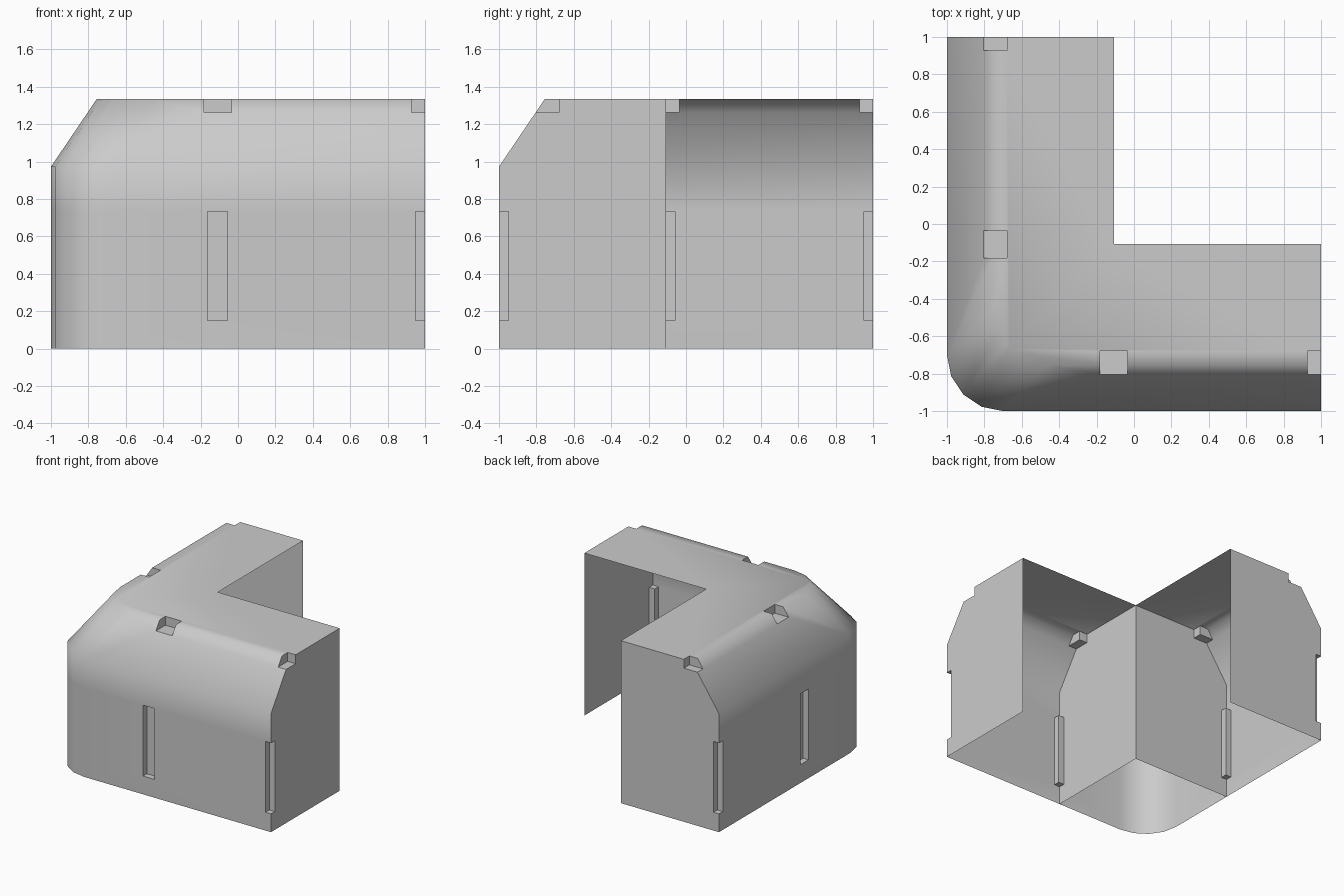
import bpy, bmesh, math
from mathutils import Vector

if "Cube" in bpy.data.objects:
    bpy.data.objects.remove(bpy.data.objects["Cube"])

IN, H, CH, INSET, R = -0.108, 1.335, 0.973, 0.245, 0.3   # inner wall, heights, chamfer inset, corner radius
SLOT = (0.15, 0.732)      # slot bottom and top
PZ, PY = 1.262, -0.68     # pocket floor and back


def new_object(name, bm):
    bmesh.ops.recalc_face_normals(bm, faces=bm.faces)
    me = bpy.data.meshes.new(name)
    bm.to_mesh(me)
    bm.free()
    ob = bpy.data.objects.new(name, me)
    bpy.context.collection.objects.link(ob)
    return ob


def outline(s, z):
    # L-shaped plan with a rounded outer corner, outer side moved in by s
    c = -1 + R + s
    pts = [(c - R * math.cos(a), c - R * math.sin(a)) for a in [i * math.pi / 8 for i in range(5)]]
    pts += [(1, -1 + s), (1, IN), (IN, IN), (IN, 1), (-1 + s, 1)]
    return [(x, y, z) for x, y in pts]


# solid corner wall block with chamfered outer top
bm = bmesh.new()
rings = [[bm.verts.new(p) for p in outline(s, z)] for s, z in ((0, 0), (0, CH), (INSET, H))]
n = len(rings[0])
for a, b in zip(rings, rings[1:]):
    for i in range(n):
        j = (i + 1) % n
        bm.faces.new((a[i], a[j], b[j], b[i]))
bm.faces.new(rings[0][::-1])
bm.faces.new(rings[2])
shell = new_object("corner_wall_shell", bm)

# cutter boxes for wall slots and roof pockets, on both arms
bm = bmesh.new()


def box(lo, hi):
    vs = bmesh.ops.create_cube(bm, size=1)["verts"]
    for v in vs:
        v.co = Vector([lo[k] if v.co[k] < 0 else hi[k] for k in range(3)])


for x0, x1, p0, p1 in ((-0.163, -0.057, -0.183, -0.035), (0.95, 1.2, 0.928, 1.2)):
    for swap in (False, True):
        for lo, hi in (((x0, -1.2, SLOT[0]), (x1, -0.95, SLOT[1])),
                       ((p0, -1.2, PZ), (p1, PY, 1.6))):
            if swap:
                lo, hi = (lo[1], lo[0], lo[2]), (hi[1], hi[0], hi[2])
            box(lo, hi)
cutter = new_object("slot_cutter", bm)
cutter.hide_render = True
mod = shell.modifiers.new("slots", "BOOLEAN")
mod.operation, mod.solver, mod.object = "DIFFERENCE", "EXACT", cutter
dg = bpy.context.evaluated_depsgraph_get()
bm = bmesh.new()
bm.from_mesh(bpy.data.meshes.new_from_object(shell.evaluated_get(dg)))
shell.modifiers.clear()
bpy.data.objects.remove(cutter)

# open the underside and the inner sides of both arms
bm.normal_update()
e = 0.9
gone = []
for f in bm.faces:
    c, nn = f.calc_center_median(), f.normal
    if (nn.z < -e and c.z < 0.01) or (nn.x > e and abs(c.x - IN) < 0.005) or (nn.y > e and abs(c.y - IN) < 0.005):
        gone.append(f)
bmesh.ops.delete(bm, geom=gone, context="FACES")

# extra edge lines that keep the shading gradient near the chamfer
bmesh.ops.bisect_plane(bm, geom=bm.verts[:] + bm.edges[:] + bm.faces[:],
                       plane_co=(0, 0, SLOT[1]), plane_no=(0, 0, 1), dist=1e-4)
for no in ((1, 0, 0), (0, 1, 0)):
    top = [f for f in bm.faces if f.normal.z > e and f.calc_center_median().z > H - 0.01]
    geom = set(top)
    for f in top:
        geom.update(f.edges, f.verts)
    bmesh.ops.bisect_plane(bm, geom=list(geom), plane_co=(PY, PY, 0), plane_no=no, dist=1e-4)

# smooth shading over the chamfer, sharp everywhere else
bm.normal_update()
for f in bm.faces:
    f.smooth = True
for ed in bm.edges:
    floor = any(f.normal.z > e and f.calc_center_median().z < H - 0.02 for f in ed.link_faces)
    ed.smooth = len(ed.link_faces) == 2 and not floor and ed.calc_face_angle(0) < math.radians(60)
bm.to_mesh(shell.data)
bm.free()

# inner cross plates between corner and arms
py = -1 + (PZ - CH) / (H - CH) * INSET
profile = [(IN, 0), (IN, H), (PY, H), (PY, PZ), (py, PZ), (-1, CH), (-1, SLOT[1]),
           (-0.95, SLOT[1]), (-0.95, SLOT[0]), (-1, SLOT[0]), (-1, 0)]
for name, swap in (("right_cross_plate", False), ("back_cross_plate", True)):
    bm = bmesh.new()
    bm.faces.new([bm.verts.new((a, IN, z) if swap else (IN, a, z)) for a, z in profile])
    new_object(name, bm)
